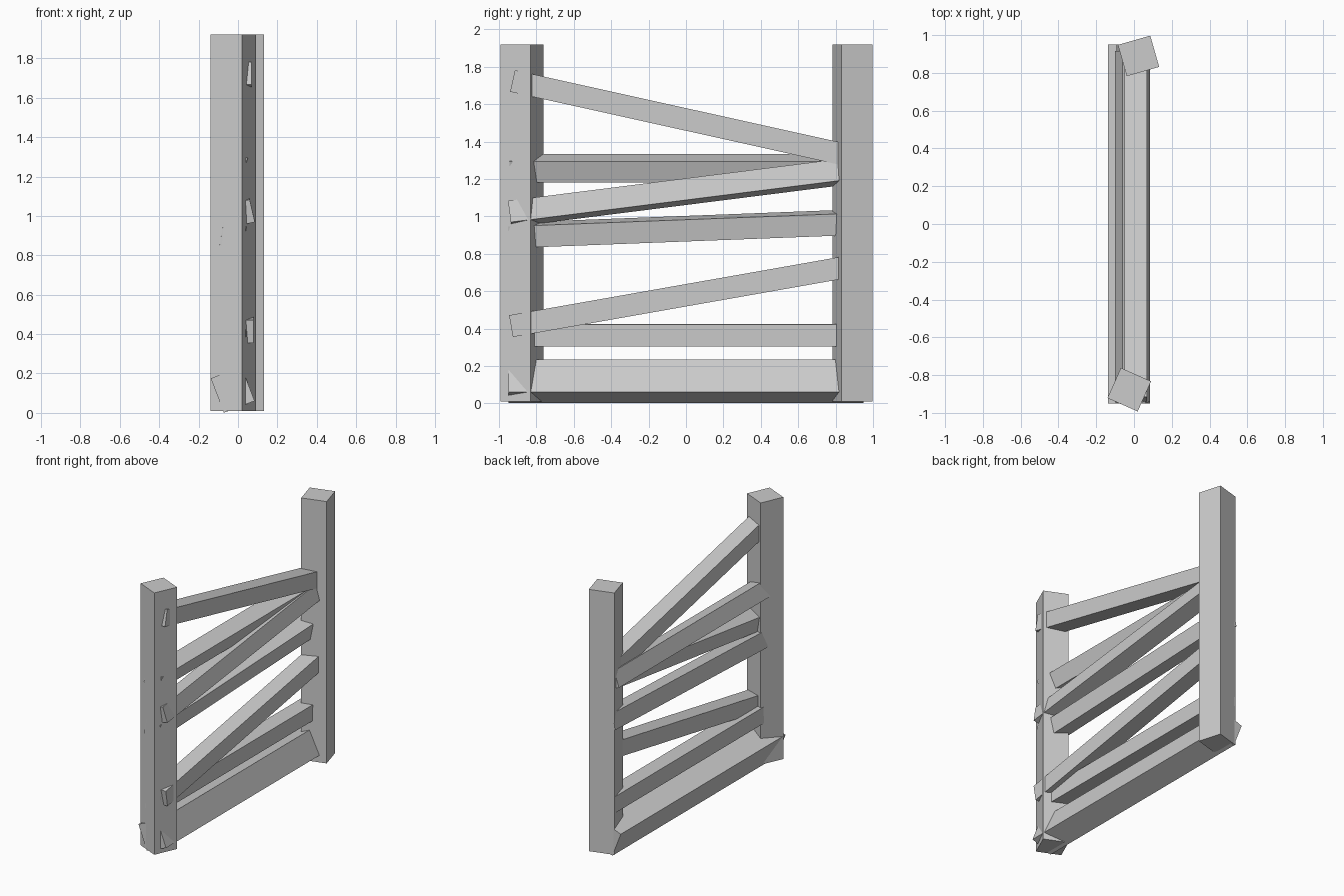
import bpy
from math import radians

if "Cube" in bpy.data.objects:
    bpy.data.objects.remove(bpy.data.objects["Cube"])


def beam(name, size, loc, rx=0, ry=0, rz=0):
    """Rectangular timber; rolled about its length first, then tilted."""
    bpy.ops.mesh.primitive_cube_add(size=1)
    ob = bpy.context.object
    ob.name = name
    ob.scale = size
    ob.location = loc
    ob.rotation_mode = 'YXZ'
    ob.rotation_euler = (radians(rx), radians(ry), radians(rz))
    bpy.ops.object.transform_apply(location=False, rotation=False, scale=True)
    return ob


# Two twisted upright posts
beam("front_post", (0.175, 0.175, 1.91), (-0.025, -0.877, 0.965), rz=-24)
beam("back_post", (0.178, 0.172, 1.91), (0.024, 0.89, 0.965), rz=16)

# Thick rolled sill at the bottom
beam("bottom_rail", (0.167, 1.9, 0.187), (-0.027, 0, 0.118), ry=-21)

# Crooked rails: centre x, centre y, centre z, tilt, roll
rails = [
    (-0.020, 0.000, 0.365, 0, 1),
    (0.020, 0.000, 0.578, 10, 0),
    (-0.025, 0.000, 0.934, 2.2, 10),
    (0.015, 0.000, 1.132, 7.2, -13),
    (-0.025, -0.015, 1.257, 0, 19),
    (0.010, 0.000, 1.518, -12.5, 0),
]
for i, (x, y, z, tilt, roll) in enumerate(rails, 1):
    length = 1.86 if roll == 19 else 1.9
    beam(f"rail_{i}", (0.118, length, 0.118), (x, y, z), rx=tilt, ry=roll)
